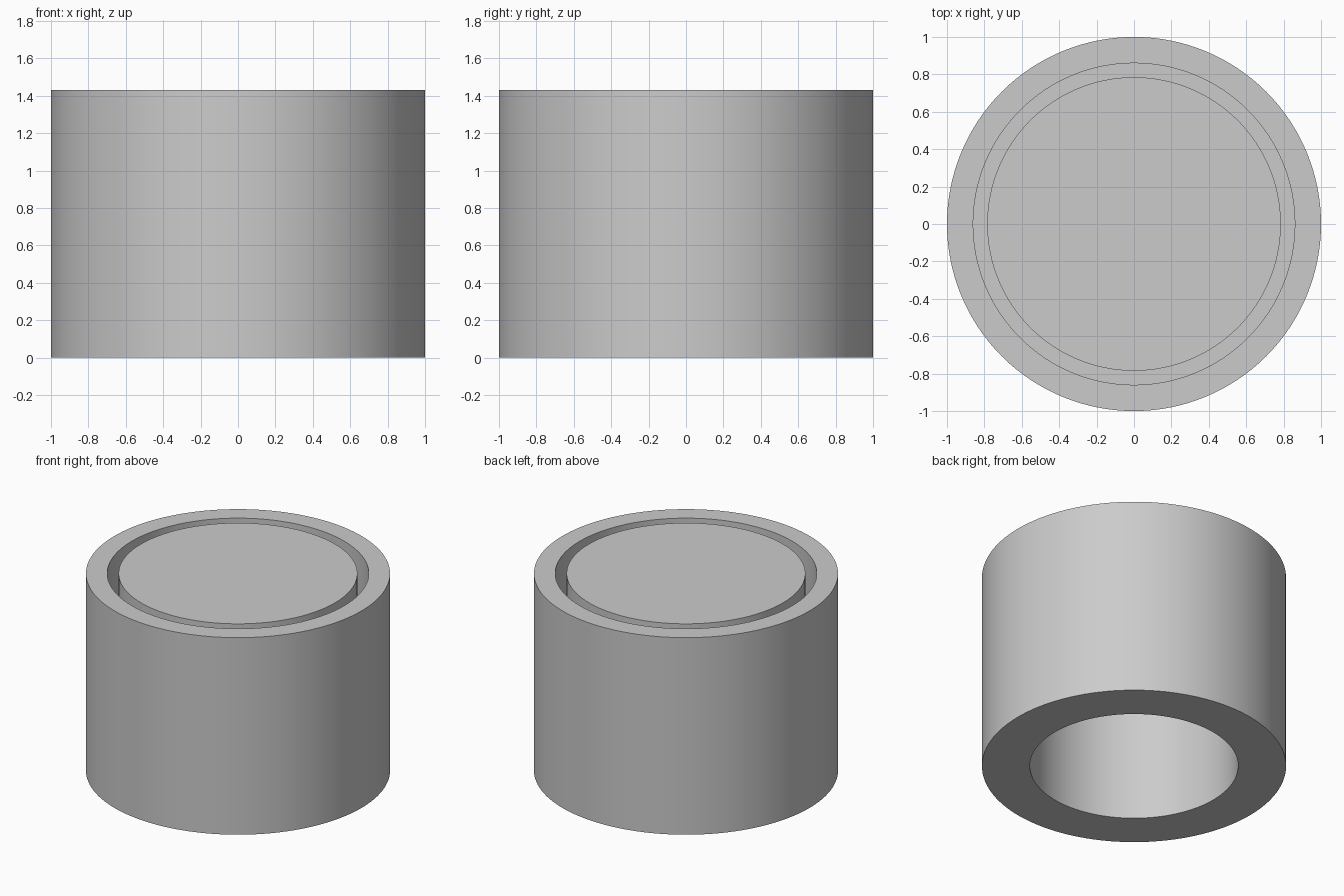
import bpy, bmesh, math

cube = bpy.data.objects.get("Cube")
if cube:
    bpy.data.objects.remove(cube, do_unlink=True)

SEGMENTS = 128
HEIGHT = 1.43
OUTER, BORE = 1.0, 0.685
GROOVE_IN, GROOVE_OUT = 0.785, 0.86
GROOVE_FLOOR, BORE_TOP = 0.2, 1.25

# One plain grey for the whole body
grey = bpy.data.materials.new("plain grey")
grey.use_nodes = True
colour = (0.6, 0.6, 0.6, 1)
grey.diffuse_color = colour
grey.node_tree.nodes["Principled BSDF"].inputs["Base Color"].default_value = colour

# Half section: flush top disc, ring groove, outer wall, blind bore from below
profile = [
    (0, HEIGHT), (GROOVE_IN, HEIGHT),
    (GROOVE_IN, GROOVE_FLOOR), (GROOVE_OUT, GROOVE_FLOOR),
    (GROOVE_OUT, HEIGHT), (OUTER, HEIGHT),
    (OUTER, 0), (BORE, 0),
    (BORE, BORE_TOP), (0, BORE_TOP),
]

# Turn the section around the z axis
bm = bmesh.new()
verts = [bm.verts.new((r, 0, z)) for r, z in profile]
edges = [bm.edges.new(pair) for pair in zip(verts, verts[1:])]
bmesh.ops.spin(bm, geom=verts + edges, cent=(0, 0, 0), axis=(0, 0, 1),
               angle=math.tau, steps=SEGMENTS)
bmesh.ops.remove_doubles(bm, verts=bm.verts[:], dist=0.0005)
bmesh.ops.recalc_face_normals(bm, faces=bm.faces[:])

mesh = bpy.data.meshes.new("grooved_cylinder")
bm.to_mesh(mesh)
bm.free()
mesh.materials.append(grey)
body = bpy.data.objects.new("grooved_cylinder", mesh)
bpy.context.collection.objects.link(body)

# Smooth walls with crisp rims
bpy.ops.object.select_all(action="DESELECT")
body.select_set(True)
bpy.context.view_layer.objects.active = body
bpy.ops.object.shade_smooth_by_angle(angle=math.radians(30))
